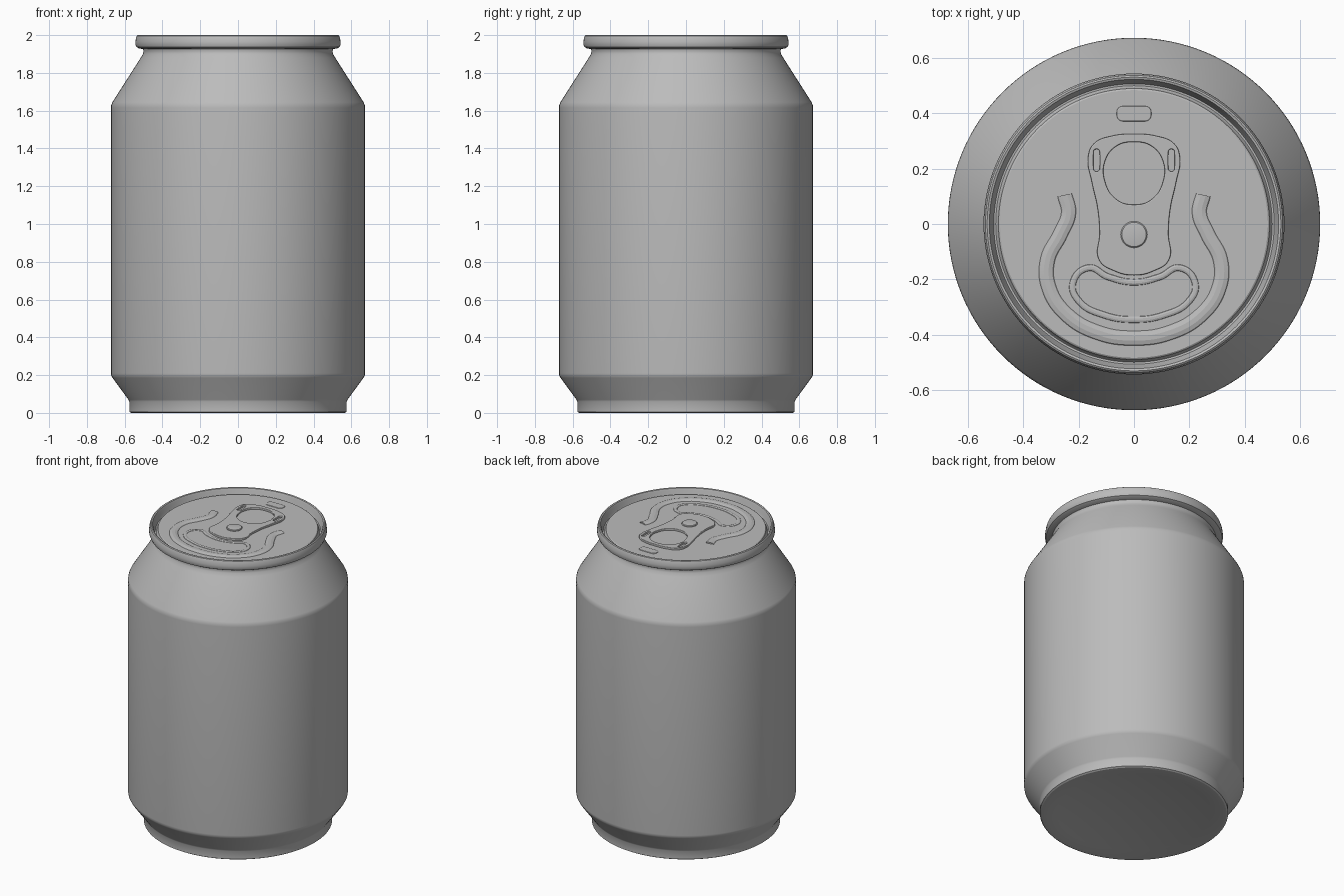
import bpy
import bmesh
import math

cube = bpy.data.objects.get("Cube")
if cube:
    bpy.data.objects.remove(cube, do_unlink=True)

# One bare metal colour
metal = bpy.data.materials.new("grey_metal")
metal.use_nodes = True
COLOUR = (0.5, 0.5, 0.5, 1)
metal.diffuse_color = COLOUR
metal.node_tree.nodes["Principled BSDF"].inputs["Base Color"].default_value = COLOUR

LID_Z = 1.972


def finish(obj, angle=30):
    """Give the part its material and smooth shading with sharp edges kept."""
    obj.data.materials.clear()
    obj.data.materials.append(metal)
    bpy.ops.object.select_all(action='DESELECT')
    obj.select_set(True)
    bpy.context.view_layer.objects.active = obj
    bpy.ops.object.shade_smooth_by_angle(angle=math.radians(angle))


def lathe(name, profile, centre=(0, 0), steps=128, angle=30):
    """Spin an (r, z) profile about a vertical axis."""
    bm = bmesh.new()
    verts = [bm.verts.new((r, 0, z)) for r, z in profile]
    edges = [bm.edges.new(pair) for pair in zip(verts, verts[1:])]
    bmesh.ops.spin(bm, geom=verts + edges, cent=(0, 0, 0), axis=(0, 0, 1),
                   angle=math.tau, steps=steps)
    bmesh.ops.remove_doubles(bm, verts=bm.verts, dist=0.0001)
    bmesh.ops.recalc_face_normals(bm, faces=bm.faces)
    mesh = bpy.data.meshes.new(name)
    bm.to_mesh(mesh)
    bm.free()
    obj = bpy.data.objects.new(name, mesh)
    obj.location = (*centre, 0)
    bpy.context.collection.objects.link(obj)
    finish(obj, angle)
    return obj


def mirrored(half):
    """Complete a right-hand outline with its left-hand reflection."""
    return half + [(-x, y) for x, y in reversed(half) if abs(x) > 0.001]


def rounded_slot(cx, cy, w, h, r, n=5):
    """Rounded rectangle outline."""
    pts = []
    for k, (sx, sy) in enumerate(((1, 1), (-1, 1), (-1, -1), (1, -1))):
        for i in range(n):
            a = math.pi / 2 * (k + i / (n - 1))
            pts.append((cx + sx * (w / 2 - r) + r * math.cos(a),
                        cy + sy * (h / 2 - r) + r * math.sin(a)))
    return pts


def curve_part(name, outlines, z, closed=True, smooth=True, plate=0, bead=0, squash=1):
    """Flat plate with holes (plate > 0) or a pressed bead, from outlines."""
    cu = bpy.data.curves.new(name, 'CURVE')
    cu.dimensions = '2D' if plate else '3D'
    cu.resolution_u = 8
    if plate:
        cu.fill_mode = 'BOTH'
        cu.extrude = plate
        cu.bevel_depth = 0.004
        cu.offset = -0.004
    else:
        cu.bevel_depth = bead
        cu.use_fill_caps = True
    cu.bevel_resolution = 3
    for pts in outlines:
        sp = cu.splines.new('BEZIER')
        sp.bezier_points.add(len(pts) - 1)
        sp.use_cyclic_u = closed
        for bp, (x, y) in zip(sp.bezier_points, pts):
            bp.co = (x, y, 0)
            bp.handle_left_type = bp.handle_right_type = 'AUTO' if smooth else 'VECTOR'
    obj = bpy.data.objects.new(name, cu)
    obj.location.z = z
    obj.scale.z = squash
    bpy.context.collection.objects.link(obj)
    bpy.ops.object.select_all(action='DESELECT')
    obj.select_set(True)
    bpy.context.view_layer.objects.active = obj
    bpy.ops.object.convert(target='MESH')
    finish(bpy.context.view_layer.objects.active)


# Can body: domed base, foot, chamfer, wall, shoulder and neck
dome = [(0.54 * i / 8, 0.045 * (1 - (i / 8) ** 2)) for i in range(9)]
lathe("can_body", dome + [
    (0.565, 0.0), (0.575, 0.006), (0.575, 0.06), (0.58, 0.07),
    (0.664, 0.185), (0.671, 0.198), (0.672, 0.21),
    (0.672, 1.615), (0.671, 1.63), (0.665, 1.645),
    (0.515, 1.88), (0.503, 1.9), (0.5, 1.915), (0.505, 1.93)])

# Rolled rim, countersink groove and lid panel in one piece
lathe("rim_and_lid", [
    (0.5, 1.925), (0.525, 1.93), (0.538, 1.937), (0.543, 1.95), (0.543, 1.965),
    (0.54, 1.985), (0.536, 1.996), (0.53, 2.0), (0.522, 1.997), (0.517, 1.985),
    (0.512, 1.96), (0.506, 1.946), (0.499, 1.945), (0.493, 1.952),
    (0.489, LID_Z - 0.004), (0.483, LID_Z), (0, LID_Z)])

# Curved pressed bead around the opening
half_bead = [(0, -0.412), (0.13, -0.392), (0.245, -0.325), (0.307, -0.23),
             (0.312, -0.13), (0.265, -0.035), (0.236, 0.04), (0.25, 0.105)]
curve_part("lid_bead", [list(reversed(mirrored(half_bead[1:])[:7])) and
                        [(-x, y) for x, y in reversed(half_bead[1:])] + half_bead],
           LID_Z - 0.002, closed=False, bead=0.028, squash=0.4)

# Bean-shaped opening outline
half_opening = [(0, -0.345), (0.11, -0.328), (0.197, -0.28), (0.221, -0.215),
                (0.165, -0.158), (0.095, -0.19), (0, -0.21)]
curve_part("opening_bead", [mirrored(half_opening)], LID_Z - 0.002,
           bead=0.013, squash=0.5)

# Small raised finger mark behind the tab
curve_part("finger_mark", [rounded_slot(0, 0.398, 0.125, 0.055, 0.022)],
           LID_Z - 0.001, smooth=False, plate=0.001)

# Pull tab with finger hole and two slots
half_tab = [(0, 0.325), (0.08, 0.318), (0.145, 0.29), (0.166, 0.24), (0.152, 0.15),
            (0.132, 0.06), (0.124, -0.03), (0.126, -0.13), (0.07, -0.17), (0, -0.185)]
half_hole = [(0, 0.296), (0.065, 0.28), (0.105, 0.225), (0.105, 0.155),
             (0.065, 0.09), (0, 0.07)]
slots = [rounded_slot(s * 0.135, 0.23, 0.022, 0.08, 0.01) for s in (-1, 1)]
curve_part("pull_tab", [mirrored(half_tab), mirrored(half_hole)] + slots,
           LID_Z + 0.005, plate=0.004)

# Rivet holding the tab
lathe("rivet", [(0.048, LID_Z), (0.048, LID_Z + 0.017), (0.044, LID_Z + 0.021),
                (0.03, LID_Z + 0.023), (0, LID_Z + 0.024)],
      centre=(0, -0.038), steps=32)
